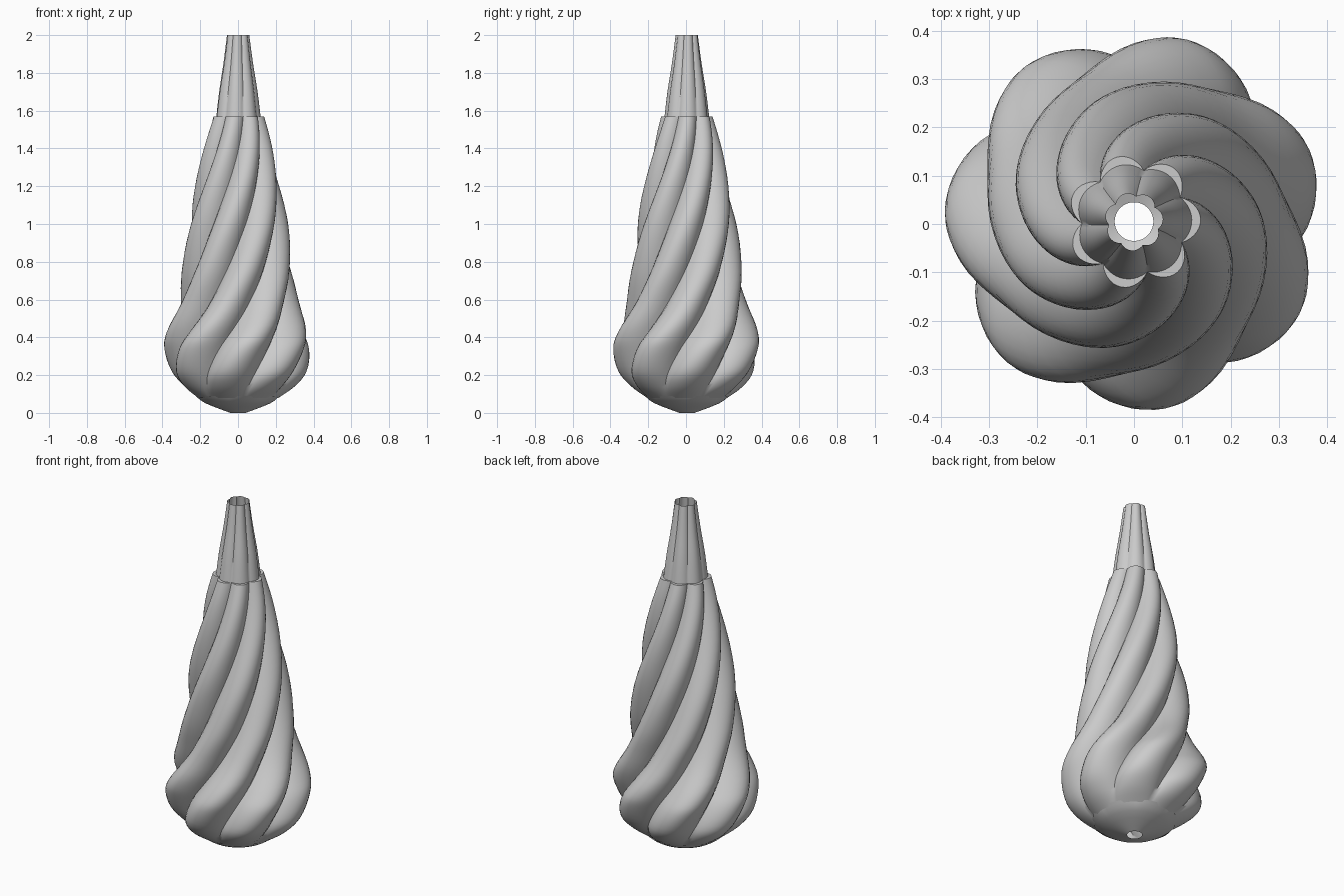
import bpy, bmesh
from math import sin, cos, pi, radians

if "Cube" in bpy.data.objects:
    bpy.data.objects.remove(bpy.data.objects["Cube"])

LOBES = 7
SEGMENTS = LOBES * 14
AXIS_Y = 0.005

grey = bpy.data.materials.new("plain grey")
grey.use_nodes = True
grey.diffuse_color = (0.6, 0.6, 0.6, 1)
grey.node_tree.nodes["Principled BSDF"].inputs["Base Color"].default_value = grey.diffuse_color


def refine(rows, steps):
    """Smooth in-between rows through the given ones."""
    out = []
    for i in range(len(rows) - 1):
        p = [rows[max(0, min(len(rows) - 1, i + k))] for k in (-1, 0, 1, 2)]
        for s in range(steps):
            t = s / steps
            out.append([b + 0.5 * t * (c - a + t * (2 * a - 5 * b + 4 * c - d
                        + t * (3 * (b - c) + d - a))) for a, b, c, d in zip(*p)])
    return out + [rows[-1]]


def fluted_shell(name, rows, steps):
    """Open shell of lobed rings; a row is height, crest radius, groove depth, twist."""
    bm = bmesh.new()
    rings = []
    for z, radius, depth, twist in refine(rows, steps):
        ring = []
        for s in range(SEGMENTS):
            a = 2 * pi * s / SEGMENTS
            lobe = abs(sin(LOBES * a / 2)) ** 0.9
            r = radius * (1 - depth * (1 - lobe))
            angle = a + radians(twist)
            ring.append(bm.verts.new((r * cos(angle), AXIS_Y + r * sin(angle), z)))
        rings.append(ring)
    for low, high in zip(rings, rings[1:]):
        for s in range(SEGMENTS):
            n = (s + 1) % SEGMENTS
            bm.faces.new((low[s], low[n], high[n], high[s]))
    mesh = bpy.data.meshes.new(name)
    bm.to_mesh(mesh)
    bm.free()
    mesh.materials.append(grey)
    obj = bpy.data.objects.new(name, mesh)
    bpy.context.collection.objects.link(obj)
    bpy.ops.object.select_all(action='DESELECT')
    obj.select_set(True)
    bpy.context.view_layer.objects.active = obj
    bpy.ops.object.shade_smooth_by_angle(angle=radians(50))
    return obj


# Shallow bowl underneath, with a small drain hole
fluted_shell("base_bowl", [
    (0.0, 0.04, 0, 0), (0.05, 0.17, 0, 0), (0.09, 0.225, 0.03, 0)], 3)

# Swirled body of seven twisting lobes
fluted_shell("swirled_body", [
    (0.08, 0.215, 0.05, 20), (0.14, 0.30, 0.14, 25), (0.22, 0.365, 0.2, 32),
    (0.34, 0.392, 0.24, 45), (0.43, 0.378, 0.26, 57), (0.58, 0.325, 0.25, 78),
    (0.75, 0.298, 0.24, 100), (0.95, 0.273, 0.24, 122), (1.1, 0.248, 0.24, 138),
    (1.3, 0.207, 0.24, 159), (1.45, 0.172, 0.24, 173), (1.57, 0.138, 0.22, 182)], 4)

# Ledge closing the body around the neck
fluted_shell("body_ledge", [(1.57, 0.138, 0.22, 182), (1.57, 0.105, 0.08, 182)], 1)

# Fluted tapering neck, open at the top
fluted_shell("neck", [
    (1.55, 0.122, 0.1, 182), (1.7, 0.104, 0.12, 184),
    (1.85, 0.08, 0.13, 186), (2.0, 0.06, 0.14, 188)], 3)
